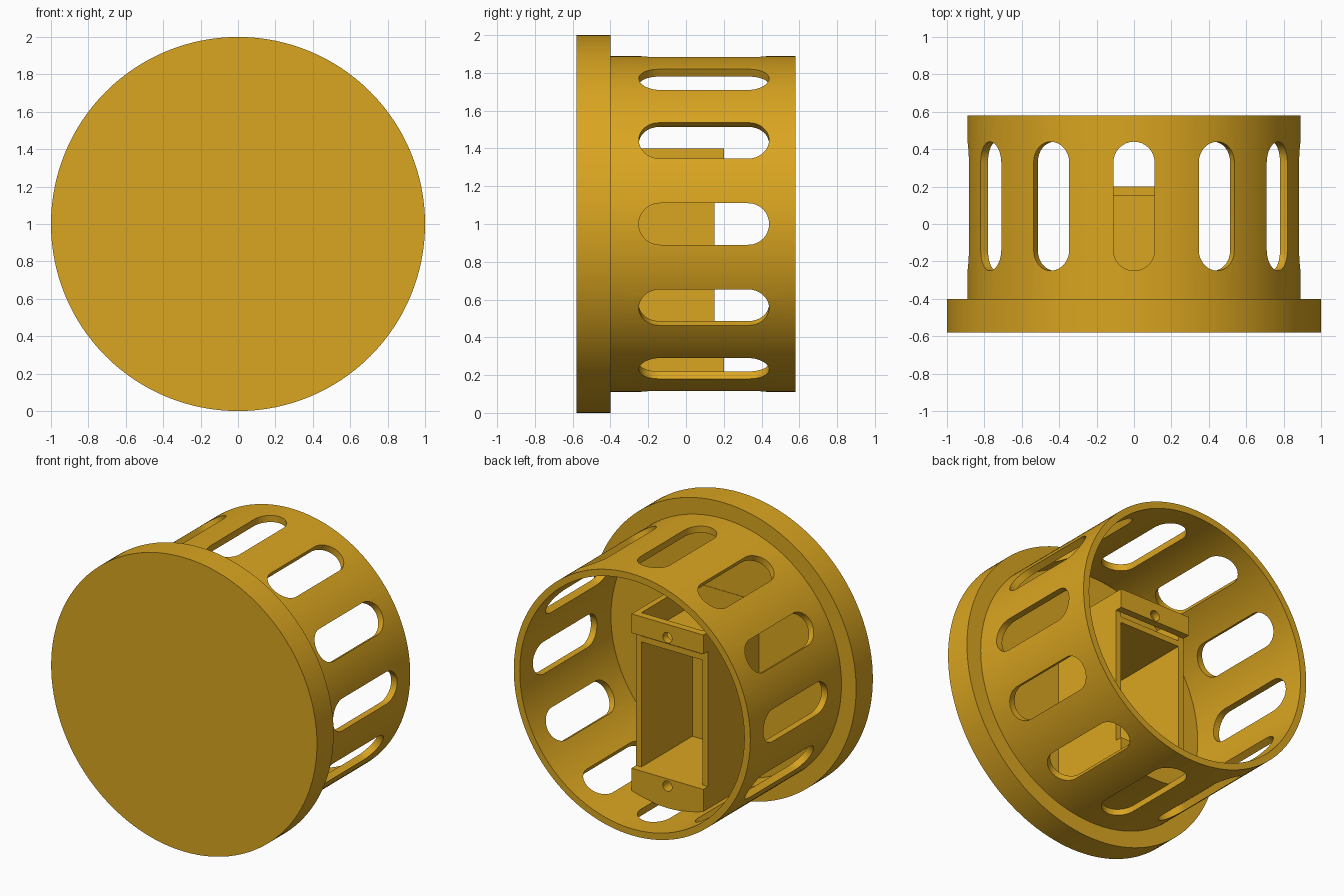
import bpy, bmesh, math
from mathutils import Matrix

if "Cube" in bpy.data.objects:
    bpy.data.objects.remove(bpy.data.objects["Cube"])

CZ = 1.0                      # height of the drum axis
R_FLANGE, R_OUT, R_IN = 1.0, 0.89, 0.845
Y_FRONT, Y_FLOOR, Y_BACK = -0.58, -0.40, 0.58
SEG = 128

gold = bpy.data.materials.new("golden_plastic")
gold.diffuse_color = (0.70, 0.376, 0.0144, 1)
gold.use_nodes = True
gold.node_tree.nodes["Principled BSDF"].inputs["Base Color"].default_value = gold.diffuse_color


def finish(name, bm):
    bmesh.ops.recalc_face_normals(bm, faces=bm.faces[:])
    me = bpy.data.meshes.new(name)
    bm.to_mesh(me)
    bm.free()
    me.materials.append(gold)
    ob = bpy.data.objects.new(name, me)
    bpy.context.collection.objects.link(ob)
    return ob


def prism(name, outline, y0, y1):
    """Extrude an (x, z) outline along y."""
    bm = bmesh.new()
    a = [bm.verts.new((x, y0, z)) for x, z in outline]
    b = [bm.verts.new((x, y1, z)) for x, z in outline]
    bm.faces.new(a)
    bm.faces.new(b)
    n = len(a)
    for i in range(n):
        j = (i + 1) % n
        bm.faces.new((a[i], a[j], b[j], b[i]))
    return finish(name, bm)


def rect(x, z0, z1):
    return [(-x, z0), (x, z0), (x, z1), (-x, z1)]


def circle(z, r, n=24):
    return [(r * math.cos(2 * math.pi * i / n), z + r * math.sin(2 * math.pi * i / n))
            for i in range(n)]


def select(ob):
    bpy.ops.object.select_all(action='DESELECT')
    ob.select_set(True)
    bpy.context.view_layer.objects.active = ob


def cut(ob, cutter):
    m = ob.modifiers.new("cut", 'BOOLEAN')
    m.operation, m.solver, m.object = 'DIFFERENCE', 'EXACT', cutter
    select(ob)
    bpy.ops.object.modifier_apply(modifier=m.name)
    bpy.data.objects.remove(cutter)


def smooth(ob):
    select(ob)
    bpy.ops.object.shade_smooth_by_angle(angle=math.radians(30))


# Drum with front flange, turned from a profile around the y axis
profile = [(R_FLANGE, Y_FRONT), (R_FLANGE, Y_FLOOR), (R_OUT, Y_FLOOR),
           (R_OUT, Y_BACK), (R_IN, Y_BACK), (R_IN, Y_FLOOR)]
bm = bmesh.new()
rings = []
for r, y in profile:
    rings.append([bm.verts.new((r * math.cos(2 * math.pi * i / SEG), y,
                                CZ + r * math.sin(2 * math.pi * i / SEG)))
                  for i in range(SEG)])
for a, b in zip(rings, rings[1:]):
    for i in range(SEG):
        j = (i + 1) % SEG
        bm.faces.new((a[i], a[j], b[j], b[i]))
bm.faces.new(rings[0])
bm.faces.new(rings[-1])
drum = finish("drum", bm)

# Twelve rounded slots through the drum wall
SLOT_R, SLOT_Y0, SLOT_Y1 = 0.11, -0.25, 0.44
stadium = []
for cy, start in ((SLOT_Y1 - SLOT_R, 0), (SLOT_Y0 + SLOT_R, math.pi)):
    for i in range(17):
        t = start + math.pi * i / 16
        stadium.append((SLOT_R * math.cos(t), cy + SLOT_R * math.sin(t)))
bm = bmesh.new()
for k in range(12):
    rot = Matrix.Translation((0, 0, CZ)) @ Matrix.Rotation(k * math.pi / 6, 4, 'Y')
    lo = [bm.verts.new(rot @ Matrix.Translation((x, y, 0.75)).translation) for x, y in stadium]
    hi = [bm.verts.new(rot @ Matrix.Translation((x, y, 1.05)).translation) for x, y in stadium]
    bm.faces.new(lo)
    bm.faces.new(hi)
    for i in range(len(lo)):
        j = (i + 1) % len(lo)
        bm.faces.new((lo[i], lo[j], hi[j], hi[i]))
cut(drum, finish("slot_cutter", bm))
smooth(drum)

# Inner holder box, its lower end following the drum wall
W, WALL, TOP = 0.27, 0.04, 1.40
POCKET_Z0, POCKET_Z1 = 0.35, 1.20
R_END = R_IN + 0.004


def curved_end(top):
    arc = []
    for i in range(13):
        x = -W + 2 * W * i / 12
        arc.append((x, CZ - math.sqrt(R_END ** 2 - x * x)))
    return arc + [(W, top), (-W, top)]


holder = prism("holder_box", curved_end(TOP), Y_FLOOR - 0.01, 0.15)
cut(holder, prism("pocket", rect(W - WALL, POCKET_Z0, POCKET_Z1), Y_FLOOR + 0.003, 0.3))
cut(holder, prism("top_recess", rect(W - WALL, POCKET_Z1 + 0.04, 1.6), Y_FLOOR + 0.003, 0.3))

# Mounting lugs with screw holes
top_lug = prism("top_lug", rect(W, 1.27, TOP), 0.15, 0.20)
bottom_lug = prism("bottom_lug", curved_end(POCKET_Z0), 0.15, 0.20)
cut(top_lug, prism("hole", circle(1.31, 0.035), 0.0, 0.3))
cut(bottom_lug, prism("hole", circle(0.30, 0.035), 0.0, 0.3))
cut(holder, prism("hole", circle(0.30, 0.035), 0.0, 0.3))
for ob in (holder, top_lug, bottom_lug):
    smooth(ob)
